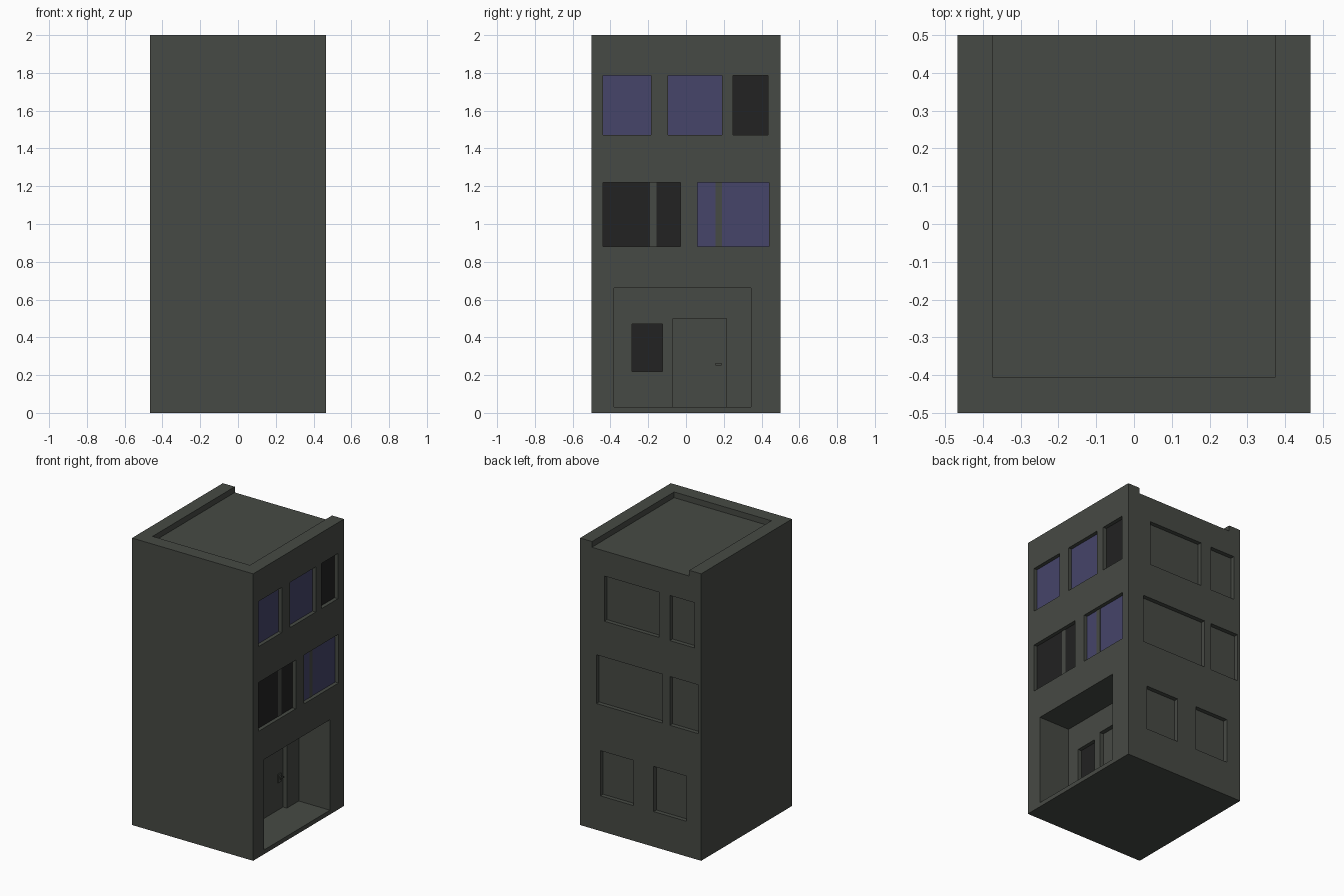
import bpy, bmesh
from mathutils import Matrix, Vector

if "Cube" in bpy.data.objects:
    bpy.data.objects.remove(bpy.data.objects["Cube"])


def material(name, rgb):
    m = bpy.data.materials.new(name)
    m.diffuse_color = (*rgb, 1)
    m.use_nodes = True
    m.node_tree.nodes["Principled BSDF"].inputs["Base Color"].default_value = m.diffuse_color
    return m


WALL = material("grey green wall", (0.062, 0.068, 0.058))
BLUE = material("blue glass", (0.061, 0.059, 0.144))
DARK = material("dark pane", (0.016, 0.016, 0.016))


def add_box(bm, lo, hi):
    lo, hi = Vector(lo), Vector(hi)
    bmesh.ops.create_cube(bm, size=1, matrix=Matrix.Translation((lo + hi) / 2)
                          @ Matrix.Diagonal((*(hi - lo), 1)))


def make(name, boxes, mat):
    bm = bmesh.new()
    for lo, hi in boxes:
        add_box(bm, lo, hi)
    me = bpy.data.meshes.new(name)
    bm.to_mesh(me)
    bm.free()
    me.materials.append(mat)
    ob = bpy.data.objects.new(name, me)
    bpy.context.collection.objects.link(ob)
    return ob


def cut(ob, name, boxes):
    c = make(name, boxes, WALL)
    mod = ob.modifiers.new(name, 'BOOLEAN')
    mod.operation = 'DIFFERENCE'
    mod.solver = 'EXACT'
    mod.object = c
    bpy.context.view_layer.objects.active = ob
    bpy.ops.object.modifier_apply(modifier=mod.name)
    bpy.data.objects.remove(c)


X, Y = 0.467, 0.5
D = 0.03           # window reveal depth
PORCH = X - 0.24   # back wall of the entrance recess

# Window openings: (start, end, bottom, top)
street = [(-.44, -.185, 1.47, 1.785), (-.095, .19, 1.47, 1.785), (.25, .435, 1.47, 1.785),
          (-.44, -.03, .88, 1.22), (.06, .44, .88, 1.22)]
rear = [(-.14, .28, 1.47, 1.785), (-.415, -.225, 1.47, 1.785),
        (-.17, .34, .88, 1.22), (-.445, -.225, .88, 1.22),
        (.055, .31, .245, .56), (-.355, -.10, .245, .56)]

# Main block with roof well, window reveals and entrance
body = make("building_body", [((-X, -Y, 0), (X, Y, 2))], WALL)
cut(body, "roof_well", [((-.375, -.405, 1.96), (.375, .7, 2.2))])
cut(body, "street_reveals", [((X - D, a, b), (X + .1, c, d)) for a, c, b, d in street])
cut(body, "rear_reveals", [((a, Y - D, b), (c, Y + .1, d)) for a, c, b, d in rear])
cut(body, "porch", [((PORCH, -.38, .03), (X + .1, .345, .66))])
cut(body, "door_and_shop_window", [((PORCH - D, -.07, .03), (PORCH + .1, .215, .50)),
                                   ((PORCH - D, -.285, .22), (PORCH + .1, -.125, .47))])


# Panes: thin plates on the back of each reveal
def panes(name, x, rects, mat):
    make(name, [((x - .001, a, b), (x + .004, c, d)) for a, c, b, d in rects], mat)


panes("blue_panes", X - D, [street[0], street[1], (.06, .155, .88, 1.22),
                            (.19, .44, .88, 1.22)], BLUE)
panes("dark_panes", X - D, [street[2], (-.44, -.19, .88, 1.22),
                            (-.155, -.03, .88, 1.22)], DARK)
panes("shop_window_pane", PORCH - D, [(-.285, -.125, .22, .47)], DARK)

# Mullions between the middle-floor panes
make("mullions", [((X - D - .001, a, .88), (X - D + .006, a + .035, 1.22))
                  for a in (-.19, .155)], WALL)

# Door handle: back plate, stem and lever
x = PORCH - D
make("door_handle", [((x - .001, .155, .22), (x + .006, .187, .28)),
                     ((x, .166, .252), (x + .025, .176, .262)),
                     ((x + .018, .155, .251), (x + .026, .187, .263))], WALL)
